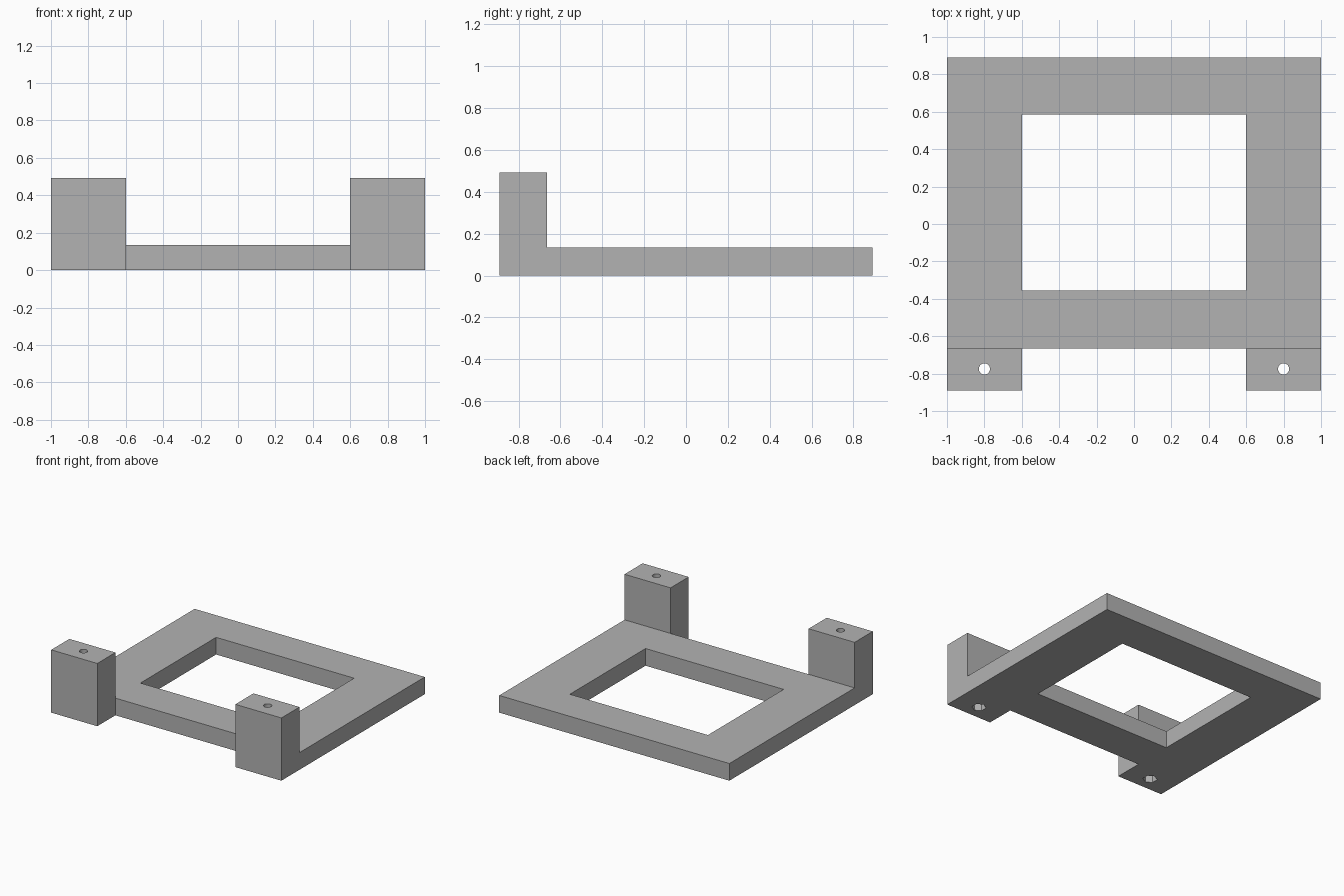
import bpy

old = bpy.data.objects.get("Cube")
if old:
    bpy.data.objects.remove(old, do_unlink=True)

# Plain grey plastic
grey = bpy.data.materials.new("grey plastic")
grey.use_nodes = True
color = (0.45, 0.45, 0.45, 1)
grey.diffuse_color = color
grey.node_tree.nodes["Principled BSDF"].inputs["Base Color"].default_value = color

PLATE_TOP, POST_TOP = 0.135, 0.493
FRONT, PLATE_FRONT, BACK = -0.89, -0.665, 0.89


def box(name, low, high):
    centre = [(a + b) / 2 for a, b in zip(low, high)]
    bpy.ops.mesh.primitive_cube_add(size=1, location=centre)
    ob = bpy.context.object
    ob.name = name
    ob.scale = [b - a for a, b in zip(low, high)]
    bpy.ops.object.transform_apply(location=True, rotation=False, scale=True)
    ob.data.materials.append(grey)
    return ob


def prism(name, sides, radius, x, y, bottom, top):
    bpy.ops.mesh.primitive_cylinder_add(
        vertices=sides, radius=radius, depth=top - bottom,
        location=(x, y, (bottom + top) / 2))
    ob = bpy.context.object
    ob.name = name
    ob.data.materials.append(grey)
    return ob


def combine(target, tool, operation):
    mod = target.modifiers.new(tool.name, 'BOOLEAN')
    mod.operation, mod.object, mod.solver = operation, tool, 'EXACT'
    bpy.context.view_layer.objects.active = target
    bpy.ops.object.modifier_apply(modifier=mod.name)
    bpy.data.objects.remove(tool, do_unlink=True)


# Flat base plate with a rectangular window
bracket = box("bracket_frame", (-1, PLATE_FRONT, 0), (1, BACK, PLATE_TOP))
combine(bracket, box("window_cutter", (-0.6, -0.355, -1), (0.6, 0.585, 1)), 'DIFFERENCE')

# Front posts, each with a screw hole and a hexagonal nut pocket underneath
for side in (-1, 1):
    xs = sorted((side * 0.6, side))
    post = box("post", (xs[0], FRONT, 0), (xs[1], PLATE_FRONT, POST_TOP))
    combine(bracket, post, 'UNION')
    x, y = side * 0.8, -0.775
    combine(bracket, prism("screw_cutter", 24, 0.03, x, y, -1, 1), 'DIFFERENCE')
    combine(bracket, prism("nut_cutter", 6, 0.052, x, y, -1, 0.14), 'DIFFERENCE')

# Flat faces, with only the round holes smoothed
bpy.ops.object.select_all(action='DESELECT')
bracket.select_set(True)
bpy.context.view_layer.objects.active = bracket
bpy.ops.object.shade_smooth_by_angle()
